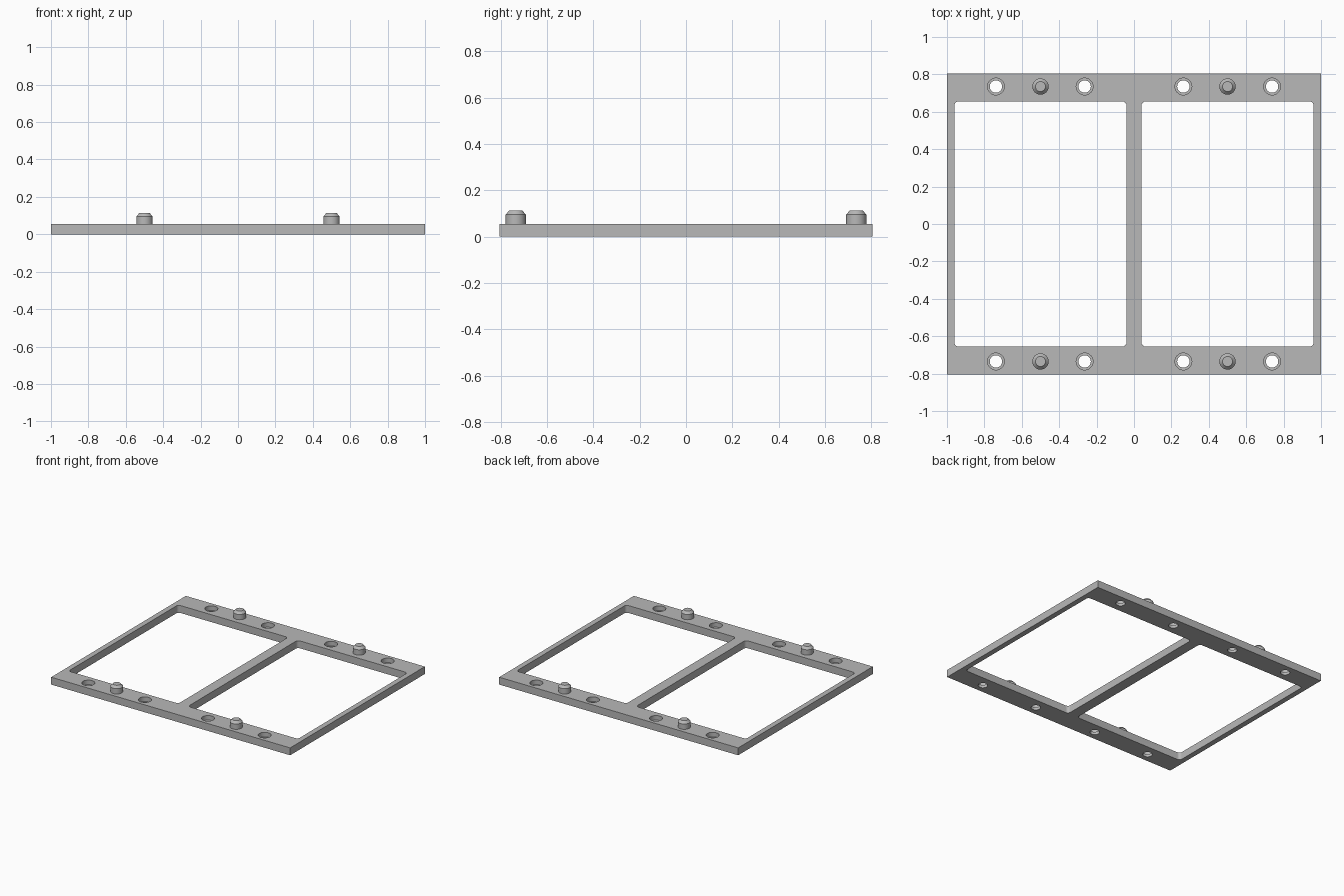
import bpy, bmesh
from math import cos, sin, pi, tau

cube = bpy.data.objects.get("Cube")
if cube:
    bpy.data.objects.remove(cube, do_unlink=True)

grey = bpy.data.materials.new("mid grey")
grey.use_nodes = True
grey.diffuse_color = (0.48, 0.48, 0.48, 1)
grey.node_tree.nodes["Principled BSDF"].inputs["Base Color"].default_value = (0.48, 0.48, 0.48, 1)

HALF_X, HALF_Y, THICK = 1.0, 0.805, 0.056
HOLE_Y = 0.735


def make_object(name, bm):
    bmesh.ops.recalc_face_normals(bm, faces=bm.faces)
    mesh = bpy.data.meshes.new(name)
    bm.to_mesh(mesh)
    bm.free()
    mesh.materials.append(grey)
    obj = bpy.data.objects.new(name, mesh)
    bpy.context.collection.objects.link(obj)
    return obj


def stack(bm, rings):
    """Skin a list of equal-length point rings and cap both ends."""
    loops = [[bm.verts.new(p) for p in ring] for ring in rings]
    n = len(loops[0])
    for low, high in zip(loops, loops[1:]):
        for i in range(n):
            j = (i + 1) % n
            bm.faces.new((low[i], low[j], high[j], high[i]))
    bm.faces.new(loops[0][::-1])
    bm.faces.new(loops[-1])


def lathe(bm, x, y, profile, sides=32):
    stack(bm, [[(x + r * cos(tau * i / sides), y + r * sin(tau * i / sides), z)
                for i in range(sides)] for r, z in profile])


def rounded_box(bm, x, half_x, half_y, z0, z1, radius, steps=6):
    outline = []
    for corner, (sx, sy) in enumerate(((1, 1), (-1, 1), (-1, -1), (1, -1))):
        for i in range(steps + 1):
            a = (corner + i / steps) * pi / 2
            outline.append((x + sx * (half_x - radius) + radius * cos(a),
                            sy * (half_y - radius) + radius * sin(a)))
    stack(bm, [[(px, py, z) for px, py in outline] for z in (z0, z1)])


# Flat plate
bm = bmesh.new()
stack(bm, [[(-HALF_X, -HALF_Y, z), (HALF_X, -HALF_Y, z),
            (HALF_X, HALF_Y, z), (-HALF_X, HALF_Y, z)] for z in (0, THICK)])
frame = make_object("double_frame", bm)

# Cutters: two rounded windows and eight counterbored screw holes
bm = bmesh.new()
bore = [(0.033, -0.1), (0.033, 0.022), (0.045, 0.022), (0.045, 0.1)]
for side in (-1, 1):
    rounded_box(bm, side * 0.5, 0.46, 0.655, -0.1, 0.1, 0.022)
    for x in (0.264, 0.738):
        for end in (-1, 1):
            lathe(bm, side * x, end * HOLE_Y, bore)
cutter = make_object("opening_cutter", bm)
cutter.hide_render = True

mod = frame.modifiers.new("openings", "BOOLEAN")
mod.operation = "DIFFERENCE"
mod.solver = "EXACT"
mod.object = cutter
bpy.context.view_layer.update()
cut = bpy.data.meshes.new_from_object(frame.evaluated_get(bpy.context.evaluated_depsgraph_get()))
frame.modifiers.clear()
frame.data = cut
bpy.data.objects.remove(cutter, do_unlink=True)

# Chamfered locating pegs
parts = [frame]
peg = [(0.0435, THICK - 0.01), (0.0435, 0.096), (0.027, 0.114)]
for end, row in ((-1, "front"), (1, "back")):
    for side, hand in ((-1, "right"), (1, "left")):
        bm = bmesh.new()
        lathe(bm, side * 0.5, end * HOLE_Y, peg)
        parts.append(make_object(f"{row}_{hand}_peg", bm))

# Smooth the round walls, keep the edges sharp
bpy.ops.object.select_all(action="DESELECT")
for obj in parts:
    obj.select_set(True)
bpy.context.view_layer.objects.active = frame
bpy.ops.object.shade_smooth_by_angle(angle=pi / 6)
